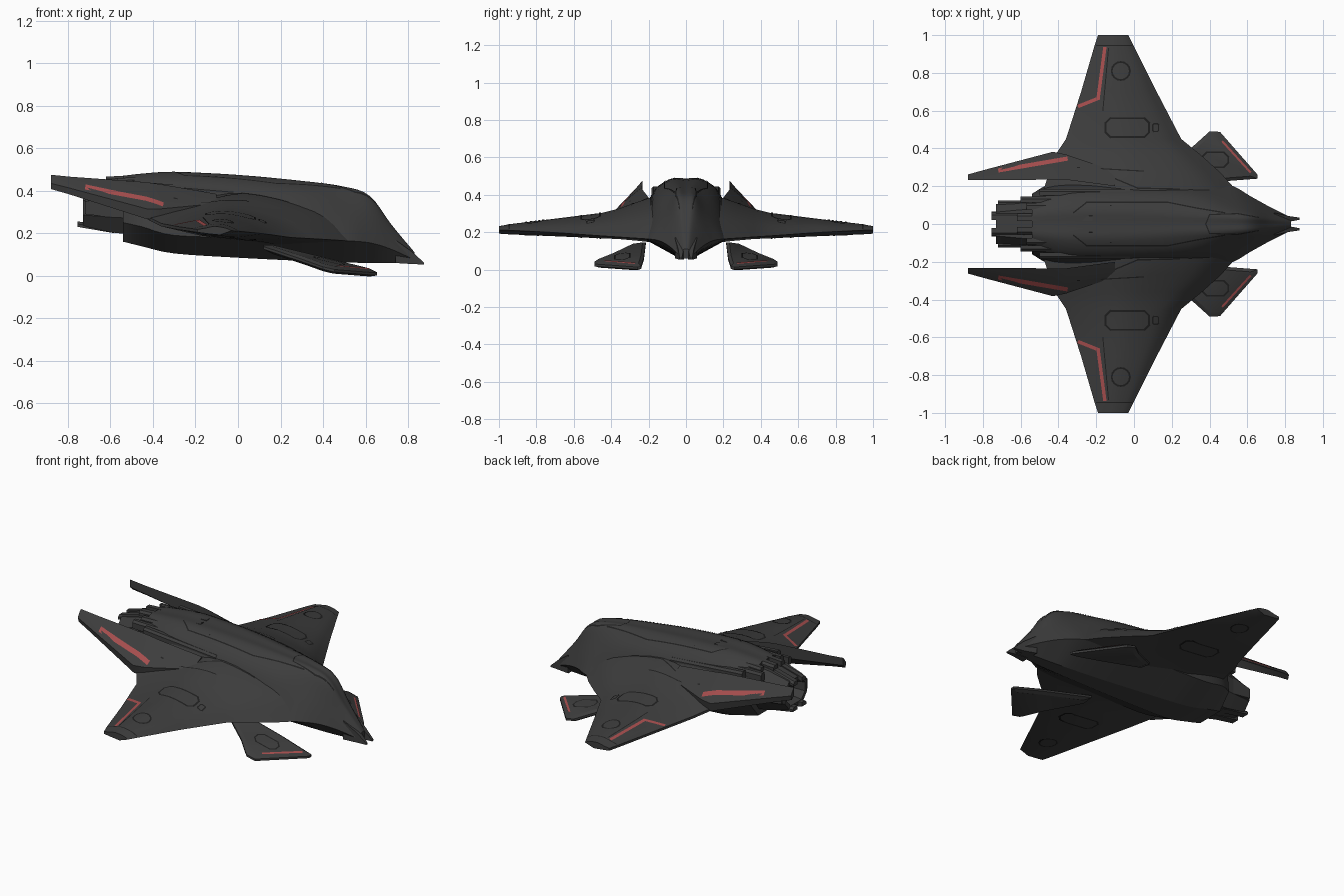
import bpy, bmesh, math
from mathutils import Vector
from mathutils.bvhtree import BVHTree

if "Cube" in bpy.data.objects:
    bpy.data.objects.remove(bpy.data.objects["Cube"])


def material(name, r, g, b):
    m = bpy.data.materials.new(name)
    m.diffuse_color = (r, g, b, 1)
    m.use_nodes = True
    m.node_tree.nodes["Principled BSDF"].inputs["Base Color"].default_value = m.diffuse_color
    return m


HULL = material("dark_grey_hull", 0.046, 0.046, 0.046)
LINE = material("black_panel_line", 0.014, 0.014, 0.014)
RED = material("red_marking", 0.38, 0.075, 0.075)


def finish(name, bm, mat, mirror, angle=30):
    bmesh.ops.recalc_face_normals(bm, faces=bm.faces)
    me = bpy.data.meshes.new(name)
    bm.to_mesh(me)
    bm.free()
    for p in me.polygons:
        p.use_smooth = True
    me.set_sharp_from_angle(angle=math.radians(angle))
    me.materials.append(mat)
    ob = bpy.data.objects.new(name, me)
    bpy.context.collection.objects.link(ob)
    if mirror:
        mod = ob.modifiers.new("mirror", 'MIRROR')
        mod.use_axis = (False, True, False)
        mod.use_mirror_merge = False
    return ob


def loft(name, rings, mat=HULL, mirror=True, angle=30):
    bm = bmesh.new()
    vs = [[bm.verts.new(p) for p in r] for r in rings]
    n = len(vs[0])
    for a, b in zip(vs, vs[1:]):
        for i in range(n):
            bm.faces.new((a[i], a[(i + 1) % n], b[(i + 1) % n], b[i]))
    bm.faces.new(vs[0])
    bm.faces.new(vs[-1])
    return finish(name, bm, mat, mirror, angle)


def smooth(pts, n):
    """Catmull-Rom curve through points of any dimension."""
    pts = [Vector(p) for p in pts]
    ext = [pts[0] * 2 - pts[1]] + pts + [pts[-1] * 2 - pts[-2]]
    out = []
    for a, b, c, d in zip(ext, ext[1:], ext[2:], ext[3:]):
        for k in range(n):
            t = k / n
            out.append(0.5 * (2 * b + (c - a) * t + (2 * a - 5 * b + 4 * c - d) * t * t
                              + (3 * b - a - 3 * c + d) * t ** 3))
    return out + [pts[-1]]


def block(name, x0, x1, y0, y1, front, back, mat=HULL, mirror=True):
    """Tapered block between two x positions, with a (z low, z high) pair for each end."""
    rings = [[(x, y0, z[0]), (x, y1, z[0]), (x, y1, z[1] - 0.012), (x, y1 - 0.012, z[1]),
              (x, y0, z[1])] for x, z in ((x0, front), (x1, back))]
    return loft(name, rings, mat, mirror)


# Fuselage: x, belly z, belly half width, chine y z, shoulder y z, spine half width, spine z
stations = [
    (0.83, 0.060, 0.020, 0.035, 0.075, 0.028, 0.090, 0.014, 0.107),
    (0.72, 0.060, 0.030, 0.090, 0.125, 0.062, 0.185, 0.028, 0.238),
    (0.62, 0.060, 0.036, 0.145, 0.155, 0.088, 0.275, 0.042, 0.368),
    (0.50, 0.063, 0.042, 0.210, 0.165, 0.115, 0.325, 0.050, 0.412),
    (0.30, 0.070, 0.052, 0.240, 0.172, 0.160, 0.365, 0.065, 0.440),
    (0.00, 0.085, 0.070, 0.240, 0.180, 0.180, 0.390, 0.085, 0.468),
    (-0.30, 0.105, 0.085, 0.240, 0.190, 0.185, 0.400, 0.090, 0.482),
    (-0.45, 0.138, 0.088, 0.210, 0.230, 0.170, 0.395, 0.080, 0.474),
    (-0.54, 0.160, 0.085, 0.160, 0.250, 0.140, 0.390, 0.070, 0.464)]
rings = []
for i in range(len(stations) - 1):
    for k in range(4):
        rings.append(smooth([Vector(s) for s in stations], 4)[i * 4 + k])
rings.append(Vector(stations[-1]))
hull_rings = []
for x, zb, wb, wc, zc, ws, zs, wt, zt in rings:
    upper = smooth([(wc, zc), (ws, zs), (wt, zt), (0, zt + 0.004)], 4)
    half = [(wb, zb)] + [tuple(p) for p in upper]
    other = [(-y, z) for y, z in reversed(half[:-1])]
    hull_rings.append([(x, y, z) for y, z in half + other])
fuselage = loft("fuselage", hull_rings, mirror=False, angle=28)

# Main wings: y, leading x, trailing x, leading z, trailing z, top z, bottom z
wing_stations = [
    (0.10, 0.62, -0.50, 0.155, 0.30, 0.400, 0.130),
    (0.18, 0.54, -0.48, 0.162, 0.30, 0.388, 0.145),
    (0.27, 0.46, -0.45, 0.168, 0.29, 0.358, 0.155),
    (0.36, 0.36, -0.42, 0.174, 0.27, 0.325, 0.163),
    (0.45, 0.25, -0.36, 0.180, 0.24, 0.303, 0.167),
    (0.70, 0.12, -0.28, 0.198, 0.225, 0.272, 0.178),
    (0.94, 0.00, -0.21, 0.210, 0.215, 0.243, 0.188),
    (1.00, -0.03, -0.19, 0.212, 0.212, 0.232, 0.192)]
wing_rings = []
for y, xl, xt, zl, zt, top, bot in wing_stations:
    c = xl - xt
    up = smooth([(xl, zl), (xl - c * 0.18, zl + (top - zl) * 0.62), (xl - c * 0.5, top),
                 (xl - c * 0.78, top * 0.6 + zt * 0.4), (xt, zt + 0.006)], 4)
    low = [(xt, zt - 0.008), (xl - c * 0.7, bot + (zt - bot) * 0.3), (xl - c * 0.35, bot)]
    wing_rings.append([(x, y, z) for x, z in [tuple(p) for p in up] + low])
wing = loft("main_wing", wing_rings)

# Canted tail fins: x, inner y z, outer y z, thickness
fin = loft("tail_fin", [[(x, yi, zi), (x, (yi + yo) / 2, (zi + zo) / 2 + 0.004), (x, yo, zo),
                         (x, yo - 0.008, zo - t * 0.6), (x, yi, zi - t)]
                        for x, yi, zi, yo, zo, t in (
                            (-0.88, 0.232, 0.475, 0.262, 0.435, 0.045),
                            (-0.79, 0.232, 0.466, 0.287, 0.412, 0.050),
                            (-0.43, 0.235, 0.440, 0.382, 0.315, 0.080),
                            (-0.36, 0.235, 0.430, 0.368, 0.315, 0.090),
                            (-0.10, 0.200, 0.385, 0.280, 0.340, 0.060))])


# Drooped canards
def canard_z(x, y):
    return 0.01 + 0.236 * (0.655 - x) - 0.136 * (y - 0.24)


outline = [(0.12, 0.215), (0.46, 0.225), (0.655, 0.24), (0.655, 0.26), (0.455, 0.488),
           (0.40, 0.49), (0.30, 0.40), (0.12, 0.275)]
cx, cy = 0.41, 0.33
canard = loft("canard", [[(cx + (x - cx) * s, cy + (y - cy) * s,
                           canard_z(cx + (x - cx) * s, cy + (y - cy) * s) + dz)
                          for x, y in outline]
                         for s, dz in ((0.85, -0.018), (1, -0.006), (1, 0.006), (0.85, 0.018))])

# Forked nose tips
loft("nose_prong", [[(x, y0, z0), (x, y1, z0), (x, y1, z1), (x, y0, z1)]
                    for x, y0, y1, z0, z1 in ((0.74, 0.01, 0.06, 0.06, 0.17),
                                              (0.82, 0.012, 0.042, 0.055, 0.112),
                                              (0.875, 0.022, 0.034, 0.053, 0.062))])


# Engine nozzle with a dark hollow end
def oct_ring(x, w, z0, z1):
    c = 0.3
    h = (z1 - z0) * c
    return [(x, w, z0 + h), (x, w, z1 - h), (x, w * 0.6, z1), (x, -w * 0.6, z1),
            (x, -w, z1 - h), (x, -w, z0 + h), (x, -w * 0.6, z0), (x, w * 0.6, z0)]


loft("engine_nozzle", [oct_ring(-0.48, 0.14, 0.19, 0.455), oct_ring(-0.60, 0.125, 0.205, 0.44),
                       oct_ring(-0.73, 0.105, 0.235, 0.405), oct_ring(-0.73, 0.085, 0.255, 0.385),
                       oct_ring(-0.66, 0.07, 0.27, 0.37)], mirror=False)
loft("exhaust_core", [oct_ring(-0.662, 0.072, 0.265, 0.375), oct_ring(-0.668, 0.07, 0.27, 0.37)],
     LINE, False)
block("upper_nozzle_petal", -0.58, -0.755, 0.02, 0.06, (0.42, 0.452), (0.38, 0.405))
block("lower_nozzle_petal", -0.58, -0.755, 0.02, 0.065, (0.20, 0.24), (0.23, 0.255))
block("side_nozzle_petal", -0.56, -0.72, 0.085, 0.125, (0.27, 0.40), (0.29, 0.36))

# Raised armour along the rear back
block("spine_plate", -0.22, -0.62, 0.015, 0.055, (0.46, 0.489), (0.43, 0.466))
block("side_spine_plate", -0.12, -0.57, 0.075, 0.11, (0.44, 0.472), (0.42, 0.46))
block("shoulder_ridge", -0.02, -0.50, 0.15, 0.185, (0.36, 0.405), (0.36, 0.445))
block("rear_ridge", -0.28, -0.60, 0.115, 0.145, (0.39, 0.44), (0.40, 0.447))


# Painted stripes and panel lines are thin ribbons laid onto the surface
def ribbon(name, path, width, targets, mat=LINE, closed=False, below=False):
    trees = [BVHTree.FromPolygons([v.co for v in o.data.vertices],
                                  [p.vertices[:] for p in o.data.polygons]) for o in targets]
    s = -1 if below else 1
    pts = [Vector((x, y)) for x, y in path]
    if closed:
        pts.append(pts[0])
    bm = bmesh.new()
    for a, b in zip(pts, pts[1:]):
        d = (b - a).normalized()
        side = Vector((-d.y, d.x)) * width / 2
        ext = d * width * 0.4
        n = max(1, int((b - a).length / 0.025))
        prev = None
        for k in range(n + 1):
            c = (a - ext).lerp(b + ext, k / n)
            row = []
            for q in (c - side, c + side):
                hits = [t.ray_cast(Vector((q.x, q.y, 2 * s)), Vector((0, 0, -s)))[0] for t in trees]
                zs = [h.z * s for h in hits if h]
                row.append((q.x, q.y, s * max(zs) + s * 0.003) if zs else None)
            row = None if None in row else [bm.verts.new(p) for p in row]
            if row and prev:
                f = bm.faces.new((prev[0], prev[1], row[1], row[0]))
            prev = row
    ob = finish(name, bm, mat, True)
    return ob


def capsule(x0, x1, y0, y1, c):
    return [(x0 + c, y0), (x1 - c, y0), (x1, y0 + c), (x1, y1 - c),
            (x1 - c, y1), (x0 + c, y1), (x0, y1 - c), (x0, y0 + c)]


circle = [(-0.07 + 0.048 * math.cos(i * math.pi / 8), 0.81 + 0.048 * math.sin(i * math.pi / 8))
          for i in range(16)]
ribbon("wing_red_stripe", [(-0.29, 0.625), (-0.19, 0.665), (-0.155, 0.93)], 0.018, [wing], RED)
ribbon("fin_red_stripe", [(-0.71, 0.285), (-0.36, 0.345)], 0.022, [fin, wing], RED)
ribbon("canard_red_stripe", [(0.615, 0.275), (0.47, 0.435)], 0.011, [canard], RED)
ribbon("canard_hatch_line", capsule(0.36, 0.50, 0.30, 0.38, 0.025), 0.008, [canard], closed=True)
for under in (False, True):
    tag = "lower_" if under else "upper_"
    ribbon(tag + "wing_hatch_line", capsule(-0.15, 0.08, 0.46, 0.56, 0.025), 0.010, [wing],
           closed=True, below=under)
    ribbon(tag + "wing_round_hatch_line", circle, 0.009, [wing], closed=True, below=under)
ribbon("wing_small_hatch_line", capsule(0.10, 0.13, 0.49, 0.53, 0.005), 0.007, [wing], closed=True)
ribbon("wing_tip_line", [(-0.20, 0.945), (-0.01, 0.945)], 0.006, [wing])
ribbon("aileron_line", [(-0.165, 0.60), (-0.135, 0.93)], 0.005, [wing])
ribbon("spine_outline", [(-0.32, 0.06), (-0.25, 0.115), (0.18, 0.115), (0.33, 0.085), (0.48, 0.06)],
       0.007, [fuselage, wing])
ribbon("canopy_line", [(0.38, 0.0), (0.40, 0.05), (0.55, 0.055), (0.66, 0.035)], 0.006, [fuselage])
ribbon("shoulder_line", [(-0.10, 0.24), (0.02, 0.19), (0.24, 0.185)], 0.007, [fuselage, wing])
ribbon("wing_root_line", [(-0.30, 0.30), (0.05, 0.28)], 0.006, [fuselage, wing, fin])
